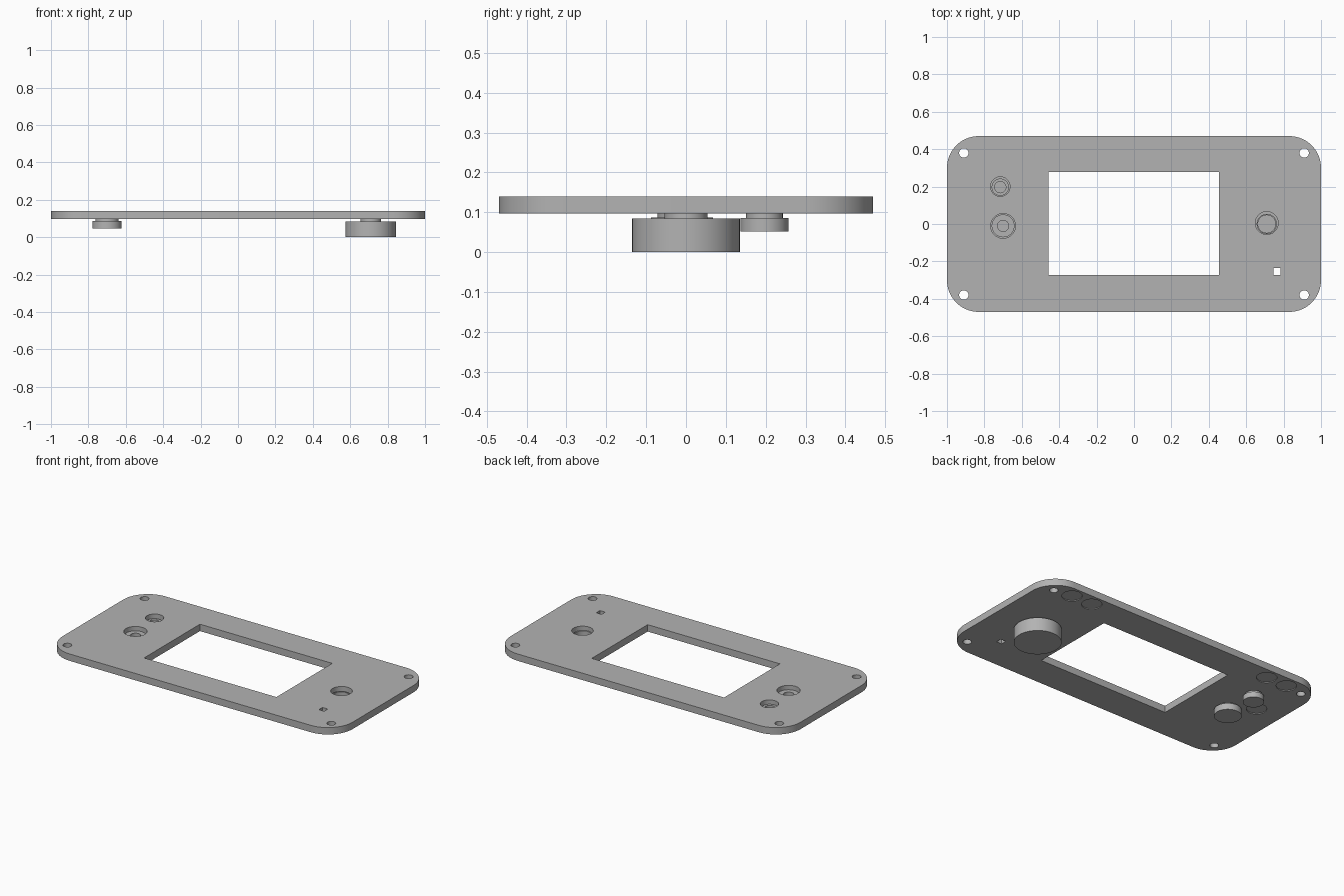
import bpy, bmesh, math

old = bpy.data.objects.get("Cube")
if old:
    bpy.data.objects.remove(old, do_unlink=True)

grey = bpy.data.materials.new("plain grey")
grey.use_nodes = True
colour = (0.45, 0.45, 0.45, 1)
grey.diffuse_color = colour
grey.node_tree.nodes["Principled BSDF"].inputs["Base Color"].default_value = colour

BOTTOM, TOP = 0.097, 0.14


def make_object(name, bm):
    bmesh.ops.recalc_face_normals(bm, faces=bm.faces)
    mesh = bpy.data.meshes.new(name)
    bm.to_mesh(mesh)
    bm.free()
    mesh.materials.append(grey)
    obj = bpy.data.objects.new(name, mesh)
    bpy.context.collection.objects.link(obj)
    return obj


def smooth(obj):
    bpy.ops.object.select_all(action='DESELECT')
    obj.select_set(True)
    bpy.context.view_layer.objects.active = obj
    bpy.ops.object.shade_smooth_by_angle(angle=math.radians(30))


def add_prism(bm, outline, z0, z1):
    face = bm.faces.new([bm.verts.new((x, y, z0)) for x, y in outline])
    ext = bmesh.ops.extrude_face_region(bm, geom=[face])
    moved = [v for v in ext["geom"] if isinstance(v, bmesh.types.BMVert)]
    bmesh.ops.translate(bm, verts=moved, vec=(0, 0, z1 - z0))


def circle(x, y, r, n=48):
    return [(x + r * math.cos(math.tau * i / n), y + r * math.sin(math.tau * i / n))
            for i in range(n)]


def box(x0, x1, y0, y1):
    return [(x0, y0), (x1, y0), (x1, y1), (x0, y1)]


def rounded_box(hx, hy, r, steps=14):
    pts = []
    for q, (sx, sy) in enumerate([(1, 1), (-1, 1), (-1, -1), (1, -1)]):
        for i in range(steps + 1):
            a = math.pi / 2 * (q + i / steps)
            pts.append((sx * (hx - r) + r * math.cos(a), sy * (hy - r) + r * math.sin(a)))
    return pts


# Panel plate with rounded corners
bm = bmesh.new()
add_prism(bm, rounded_box(1, 0.47, 0.17), BOTTOM, TOP)
panel = make_object("panel", bm)

# Openings: window, indicator hole, corner screw holes and control holes
bm = bmesh.new()
low, high = BOTTOM - 0.05, TOP + 0.05
add_prism(bm, box(-0.457, 0.455, -0.272, 0.278), low, high)
add_prism(bm, box(0.747, 0.784, -0.272, -0.236), low, high)
for sx in (-1, 1):
    for sy in (-1, 1):
        add_prism(bm, circle(sx * 0.91, sy * 0.38, 0.025), low, high)
for x, y, r in ((-0.715, 0.2, 0.052), (-0.7, -0.01, 0.066), (0.71, 0.005, 0.061)):
    add_prism(bm, circle(x, y, r), low, high)

# Shallow round recesses on the underside
for x, y in ((0.79, 0.397), (0.645, 0.397), (-0.645, 0.397), (-0.79, 0.397), (-0.828, 0.09)):
    add_prism(bm, circle(x, y, 0.058), low, BOTTOM + 0.005)
cutter = make_object("opening_cutter", bm)
cutter.hide_render = True

cut = panel.modifiers.new("openings", 'BOOLEAN')
cut.operation = 'DIFFERENCE'
cut.solver = 'EXACT'
cut.use_self = True
cut.object = cutter
bpy.context.view_layer.objects.active = panel
bpy.ops.object.modifier_apply(modifier=cut.name)
bpy.data.objects.remove(cutter, do_unlink=True)
smooth(panel)


# Turned controls: cap, narrower neck and a socket in the neck
def control(name, x, y, cap_r, z0, z1, neck_r, neck_top, socket_r, floor):
    profile = [(0, z0), (cap_r, z0), (cap_r, z1), (neck_r, z1), (neck_r, neck_top),
               (socket_r, neck_top), (socket_r, floor), (0, floor)]
    bm = bmesh.new()
    verts = [bm.verts.new((r, 0, z)) for r, z in profile]
    edges = [bm.edges.new(pair) for pair in zip(verts, verts[1:])]
    bmesh.ops.spin(bm, geom=verts + edges, cent=(0, 0, 0), axis=(0, 0, 1),
                   angle=math.tau, steps=56)
    bmesh.ops.remove_doubles(bm, verts=bm.verts, dist=0.0001)
    obj = make_object(name, bm)
    obj.location = (x, y, 0)
    smooth(obj)


control("dial_knob", 0.71, 0, 0.135, 0, 0.084, 0.054, 0.115, 0.047, 0.06)
control("large_button", -0.7, -0.01, 0.078, 0.047, 0.087, 0.061, 0.115, 0.03, 0.075)
control("small_button", -0.715, 0.197, 0.06, 0.052, 0.086, 0.046, 0.115, 0.03, 0.075)
